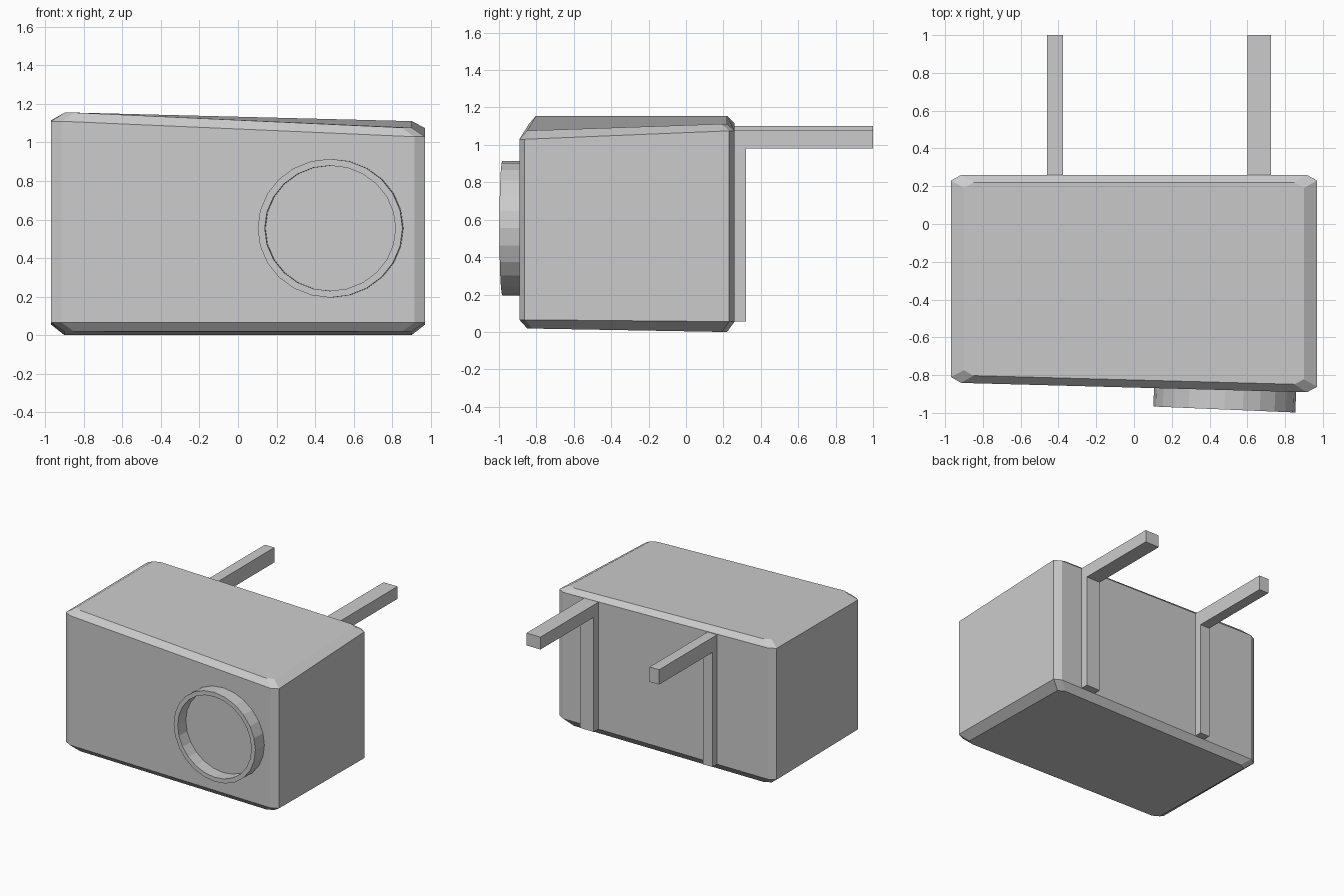
import bpy, bmesh, math
from mathutils import Matrix

if "Cube" in bpy.data.objects:
    bpy.data.objects.remove(bpy.data.objects["Cube"])


def make_object(name, bm):
    bmesh.ops.recalc_face_normals(bm, faces=bm.faces)
    mesh = bpy.data.meshes.new(name)
    bm.to_mesh(mesh)
    bm.free()
    obj = bpy.data.objects.new(name, mesh)
    bpy.context.collection.objects.link(obj)
    return obj


def loft(bm, rings, closed=False):
    loops = [[bm.verts.new(p) for p in ring] for ring in rings]
    pairs = list(zip(loops, loops[1:]))
    if closed:
        pairs.append((loops[-1], loops[0]))
    for a, b in pairs:
        n = len(a)
        for i in range(n):
            j = (i + 1) % n
            bm.faces.new((a[i], a[j], b[j], b[i]))
    if not closed:
        bm.faces.new(loops[0])
        bm.faces.new(loops[-1])


# Body: four chamfered outlines with slightly uneven corner heights
def body_ring(scale, heights):
    ring = []
    corners = ((-1, -1), (1, -1), (1, 1), (-1, 1))
    for k, ((sx, sy), z) in enumerate(zip(corners, heights)):
        def edge_y(x):
            return 0.26 if sy > 0 else -0.866 - 0.027 * x
        side = (sx * 0.97, edge_y(sx * 0.97) - sy * 0.03)
        face = (sx * 0.915, edge_y(sx * 0.915))
        for x, y in ((side, face) if k % 2 == 0 else (face, side)):
            ring.append((x * scale, -0.305 + (y + 0.305) * scale, z))
    return ring


bm = bmesh.new()
loft(bm, [
    body_ring(0.928, (0.018, 0.018, 0.0, 0.0)),
    body_ring(1.0, (0.065, 0.065, 0.055, 0.055)),
    body_ring(1.0, (1.11, 1.03, 1.075, 1.115)),
    body_ring(0.928, (1.155, 1.077, 1.112, 1.155)),
])
make_object("body", bm)

# Round open rim on the front face
bm = bmesh.new()
profile = ((0.36, 0.12), (0.36, 0.0), (0.325, 0.0), (0.325, 0.12))
rings = []
for r, depth in profile:
    rings.append([(r * 1.045 * math.cos(math.tau * i / 24), depth,
                   r * math.sin(math.tau * i / 24)) for i in range(24)])
loft(bm, rings, closed=True)
bm.transform(Matrix.Translation((0.478, -0.982, 0.555))
             @ Matrix.Rotation(math.radians(-2.4), 4, 'Z'))
make_object("front_rim", bm)

# L-shaped rear brackets: profile extruded across x
for name, x0, x1, top in (("left_bracket", -0.46, -0.375, 1.10),
                          ("right_bracket", 0.60, 0.725, 1.08)):
    outline = ((0.25, 0.055), (0.32, 0.055), (0.32, 0.98),
               (1.0, 0.98), (1.0, top), (0.25, top))
    bm = bmesh.new()
    loft(bm, [[(x, y, z) for y, z in outline] for x in (x0, x1)])
    make_object(name, bm)
